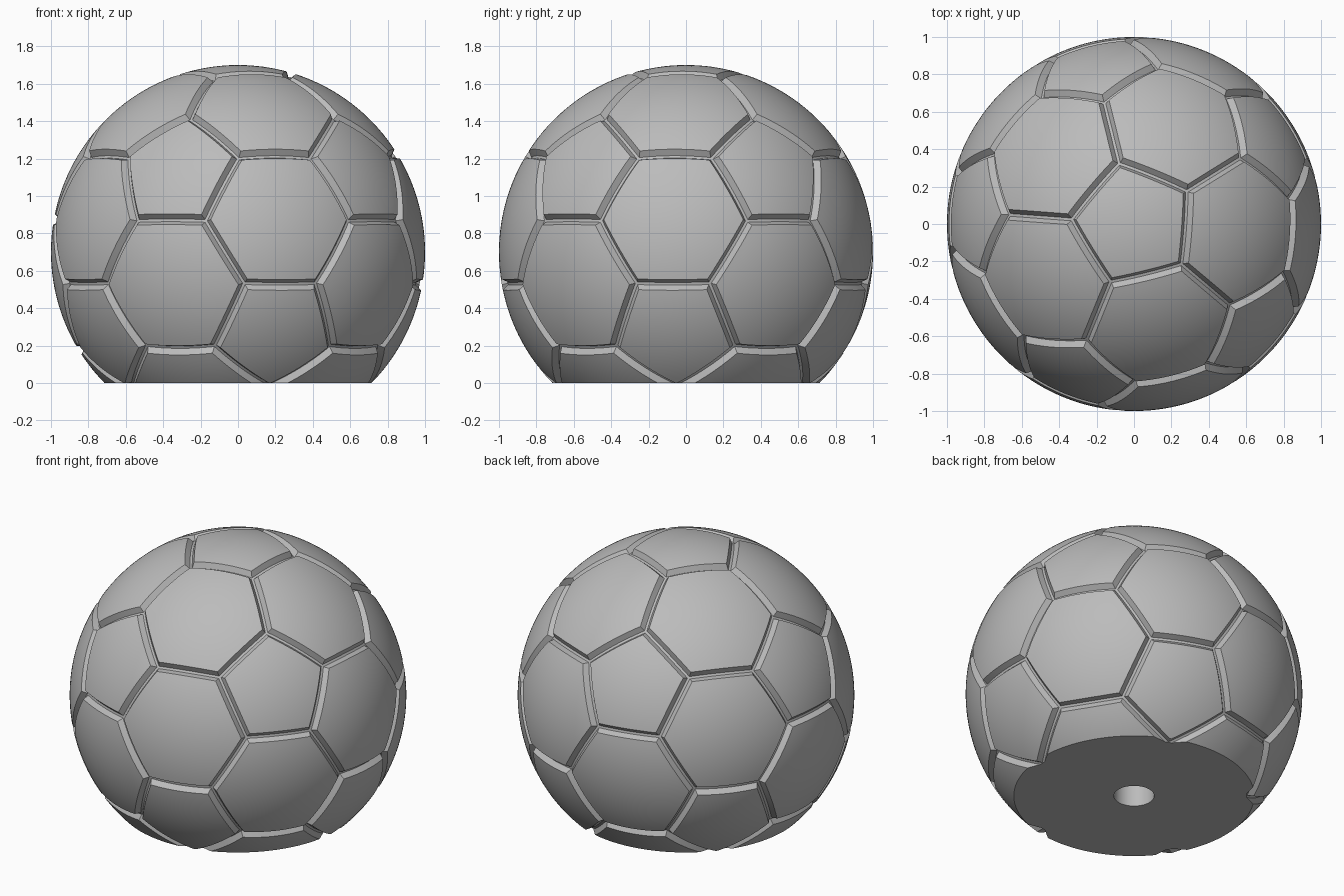
import bpy, bmesh
from math import radians
from mathutils import Matrix, Vector

CUT = 0.7            # height of the ball centre above the flat base
FLOOR_RADIUS = 0.968  # radius at the bottom of the seams
CUTS = 9

cube = bpy.data.objects.get("Cube")
if cube:
    bpy.data.objects.remove(cube, do_unlink=True)

grey = bpy.data.materials.new("mid_grey")
grey.use_nodes = True
colour = (0.5, 0.5, 0.5, 1)
grey.diffuse_color = colour
grey.node_tree.nodes["Principled BSDF"].inputs["Base Color"].default_value = colour

# Truncated icosahedron: twelve pentagons and twenty hexagons
bm = bmesh.new()
bmesh.ops.create_icosphere(bm, subdivisions=1, radius=1)
points = []
for e in bm.edges:
    a, b = (v.co.copy() for v in e.verts)
    points += [a.lerp(b, 1 / 3), a.lerp(b, 2 / 3)]
bm.clear()
for p in points:
    bm.verts.new(p.normalized())
bmesh.ops.convex_hull(bm, input=bm.verts[:])
bmesh.ops.dissolve_limit(bm, angle_limit=radians(3), verts=bm.verts[:], edges=bm.edges[:])
bmesh.ops.rotate(bm, verts=bm.verts[:], matrix=Matrix.Rotation(radians(31.8), 3, 'Z'))

# Seam floor (tagged) and seam wall around every panel
panels = bm.faces[:]
floor = bmesh.ops.inset_individual(bm, faces=panels, thickness=0.008, use_even_offset=True)
for f in floor["faces"]:
    f.material_index = 1
for f in panels:
    f.material_index = 0
bmesh.ops.inset_individual(bm, faces=panels, thickness=0.022, use_even_offset=True)

# Round the panels: split the long edges, then push all points out to a sphere
bmesh.ops.poke(bm, faces=panels)
bmesh.ops.subdivide_edges(bm, edges=[e for e in bm.edges if e.calc_length() > 0.1],
                          cuts=CUTS, use_grid_fill=True)
for v in bm.verts:
    in_seam = any(f.material_index == 1 for f in v.link_faces)
    v.co = v.co.normalized() * (FLOOR_RADIUS if in_seam else 1)
for f in bm.faces:
    f.material_index = 0

# Flat base with a round hole
bmesh.ops.bisect_plane(bm, geom=bm.verts[:] + bm.edges[:] + bm.faces[:], dist=1e-5,
                       plane_co=(0, 0, -CUT), plane_no=(0, 0, -1), clear_outer=True)
rim = [e for e in bm.edges if e.is_boundary]
circle = bmesh.ops.create_circle(bm, segments=48, radius=0.12,
                                 matrix=Matrix.Translation((0, 0, -CUT)))["verts"]
hole = list({e for v in circle for e in v.link_edges})
bmesh.ops.triangle_fill(bm, use_beauty=True, edges=rim + hole, normal=Vector((0, 0, -1)))
walls = bmesh.ops.extrude_edge_only(bm, edges=hole)["geom"]
top_verts = [g for g in walls if isinstance(g, bmesh.types.BMVert)]
bmesh.ops.translate(bm, verts=top_verts, vec=(0, 0, 0.6))
bmesh.ops.contextual_create(bm, geom=[g for g in walls if isinstance(g, bmesh.types.BMEdge)
                                      and all(v in top_verts for v in g.verts)])
bmesh.ops.recalc_face_normals(bm, faces=bm.faces[:])
bmesh.ops.translate(bm, verts=bm.verts[:], vec=(0, 0, CUT))

mesh = bpy.data.meshes.new("panelled_ball")
bm.to_mesh(mesh)
bm.free()
mesh.materials.append(grey)
ball = bpy.data.objects.new("panelled_ball", mesh)
bpy.context.collection.objects.link(ball)
bpy.context.view_layer.objects.active = ball
ball.select_set(True)
bpy.ops.object.shade_smooth_by_angle(angle=radians(25))
